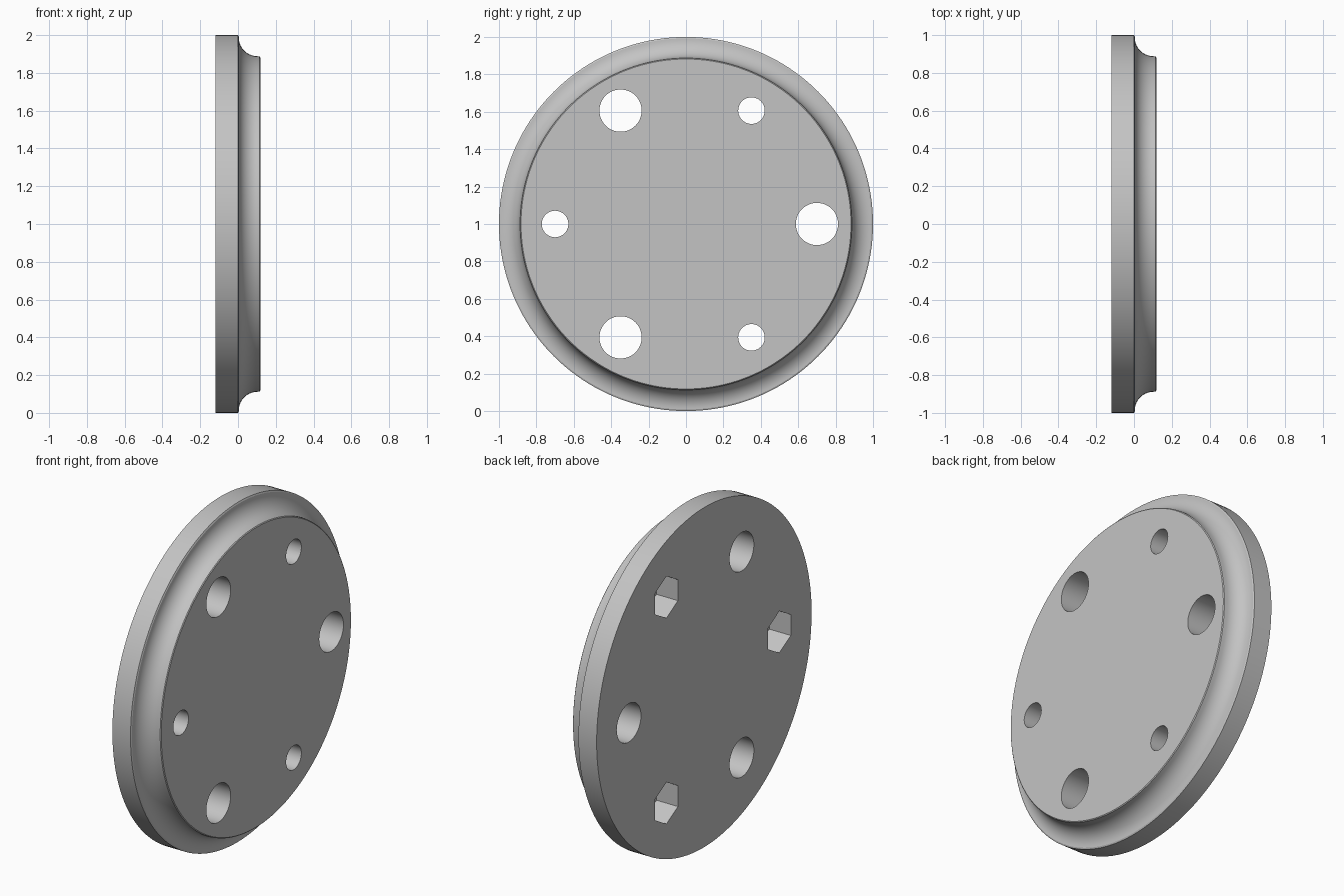
import bpy, bmesh
from math import sin, cos, pi, radians
from mathutils import Vector

cube = bpy.data.objects.get("Cube")
if cube:
    bpy.data.objects.remove(cube, do_unlink=True)

grey = bpy.data.materials.new("light grey")
grey.use_nodes = True
colour = (0.55, 0.55, 0.55, 1)
grey.diffuse_color = colour
grey.node_tree.nodes["Principled BSDF"].inputs["Base Color"].default_value = colour

HALF = 0.118      # half of the thickness
CENTRE = 1.0      # height of the axis
SEGMENTS = 160


def make_object(name, bm):
    bmesh.ops.recalc_face_normals(bm, faces=bm.faces)
    mesh = bpy.data.meshes.new(name)
    bm.to_mesh(mesh)
    bm.free()
    mesh.materials.append(grey)
    obj = bpy.data.objects.new(name, mesh)
    bpy.context.collection.objects.link(obj)
    return obj


def ring(bm, x, radius, sides, y=0, z=CENTRE):
    angles = [2 * pi * i / sides for i in range(sides)]
    return [bm.verts.new((x, y + radius * sin(a), z + radius * cos(a))) for a in angles]


def lathe(name, profile, sides, y=0, z=CENTRE):
    """Closed solid around the x axis from (x, radius) pairs."""
    bm = bmesh.new()
    rings = [ring(bm, x, r, sides, y, z) for x, r in profile]
    for a, b in zip(rings, rings[1:]):
        for i in range(sides):
            j = (i + 1) % sides
            bm.faces.new((a[i], a[j], b[j], b[i]))
    bm.faces.new(rings[0])
    bm.faces.new(rings[-1])
    return make_object(name, bm)


# Disc: straight rim, narrow shoulder, concave cove, small lip
cove = 0.1
arc = [(cove + 0.004 - cove * cos(t), 0.988 - cove * sin(t))
       for t in [pi / 2 * i / 14 for i in range(15)]]
profile = [(-HALF, 1), (0, 1), (0.004, 0.992)] + arc + [(HALF - 0.004, 0.887), (HALF, 0.882)]
disc = lathe("flanged_disc", profile, SEGMENTS)

# Cutters: three wide holes, three bolt holes with hexagonal nut pockets
POCKET = 0.14
cutters = []
for k in range(3):
    a = radians(120 * k)
    y, z = 0.7 * cos(a), 0.7 * sin(a)
    through = [-HALF - 0.1, HALF + 0.1]
    cutters.append(lathe("wide_hole_cutter", [(x, 0.113) for x in through], 48, y, CENTRE + z))
    cutters.append(lathe("bolt_hole_cutter", [(x, 0.071) for x in through], 40, -y, CENTRE + z))
    pocket = [-HALF - 0.1, -HALF + POCKET]
    cutters.append(lathe("nut_pocket_cutter", [(x, 0.123) for x in pocket], 6, -y, CENTRE + z))

bpy.context.view_layer.objects.active = disc
for cutter in cutters:
    mod = disc.modifiers.new("cut", "BOOLEAN")
    mod.operation = "DIFFERENCE"
    mod.solver = "EXACT"
    mod.object = cutter
    bpy.ops.object.modifier_apply(modifier=mod.name)
    bpy.data.objects.remove(cutter, do_unlink=True)

# Smooth curved walls, crisp edges
bpy.ops.object.select_all(action="DESELECT")
disc.select_set(True)
bpy.ops.object.shade_smooth_by_angle(angle=radians(25))
